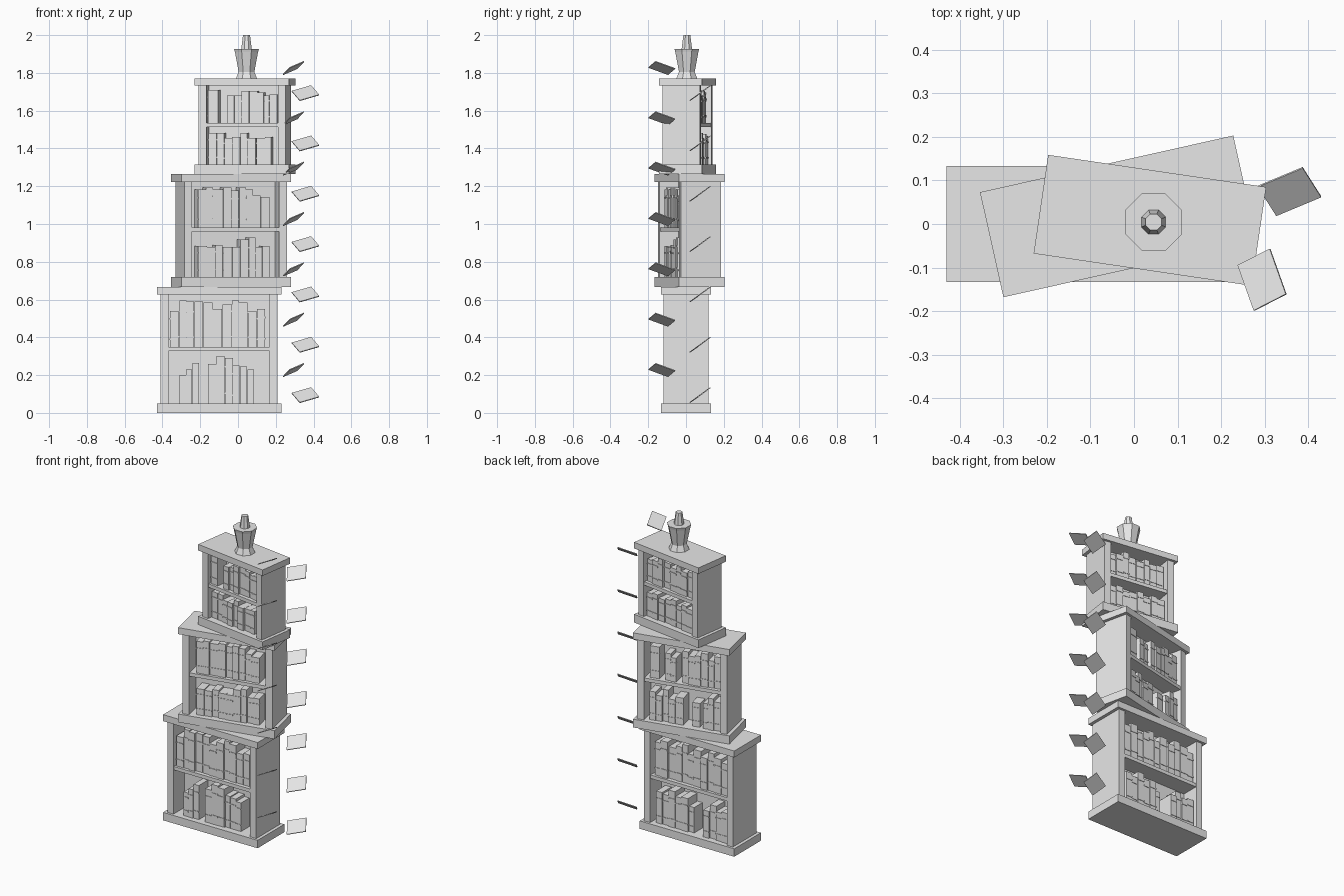
import bpy, bmesh, math, random
from mathutils import Matrix, Vector

if "Cube" in bpy.data.objects:
    bpy.data.objects.remove(bpy.data.objects["Cube"])

random.seed(4)
grey = bpy.data.materials.new("plain grey")
grey.diffuse_color = (0.8, 0.8, 0.8, 1)
grey.use_nodes = True
grey.node_tree.nodes["Principled BSDF"].inputs["Base Color"].default_value = grey.diffuse_color


def add_box(bm, x0, x1, y0, y1, z0, z1):
    m = Matrix.Translation(((x0 + x1) / 2, (y0 + y1) / 2, (z0 + z1) / 2))
    m = m @ Matrix.Diagonal((x1 - x0, y1 - y0, z1 - z0, 1))
    bmesh.ops.create_cube(bm, size=1, matrix=m)


def finish(bm, name, matrix=Matrix()):
    bmesh.ops.recalc_face_normals(bm, faces=bm.faces)
    bm.transform(matrix)
    me = bpy.data.meshes.new(name)
    bm.to_mesh(me)
    bm.free()
    me.materials.append(grey)
    ob = bpy.data.objects.new(name, me)
    bpy.context.collection.objects.link(ob)
    return ob


def box_part(name, matrix, *dims):
    bm = bmesh.new()
    add_box(bm, *dims)
    return finish(bm, name, matrix)


def book_row(name, matrix, groups, side, face, z):
    """Books with two raised spine bands; side -1 is the front row, +1 the back."""
    bm = bmesh.new()
    for u0, u1, heights in groups:
        weights = [random.uniform(0.8, 1.2) for _ in heights]
        x = u0
        for w, h in zip(weights, heights):
            nx = x + (u1 - u0) * w / sum(weights)
            out = face - random.uniform(0.016, 0.03)
            ys = sorted((side * 0.004, side * out))
            add_box(bm, x + 0.0008, nx - 0.0008, ys[0], ys[1], z, z + h)
            ys = sorted((side * (out - 0.01), side * (out + 0.003)))
            for f in (0.2, 0.76):
                add_box(bm, x + 0.0004, nx - 0.0004, ys[0], ys[1],
                        z + h * f, z + h * f + 0.008)
            x = nx
    finish(bm, name, matrix)


def bookcase(name, cx, cy, angle, w, d, z0, z1, z2, z3, rows):
    m = Matrix.Translation((cx, cy, 0)) @ Matrix.Rotation(math.radians(angle), 4, 'Z')
    bw, bd, t = w / 2 - 0.02, d / 2 - 0.015, 0.042
    zm = (z1 + z2) / 2
    box_part(name + "_plinth", m, -w / 2, w / 2, -d / 2, d / 2, z0, z1)
    box_part(name + "_top_board", m, -w / 2, w / 2, -d / 2, d / 2, z2, z3)
    box_part(name + "_left_side", m, -bw, -bw + t, -bd, bd, z1, z2)
    box_part(name + "_right_side", m, bw - t, bw, -bd, bd, z1, z2)
    box_part(name + "_middle_panel", m, -bw + t, bw - t, -0.006, 0.006, z1, z2)
    box_part(name + "_shelf", m, -bw + t, bw - t, -bd + 0.004, bd - 0.004,
             zm - 0.011, zm + 0.011)
    for label, side, z, groups in (("front_lower", -1, z1, rows[0]),
                                   ("front_upper", -1, zm + 0.011, rows[1]),
                                   ("back_lower", 1, z1, rows[2]),
                                   ("back_upper", 1, zm + 0.011, rows[3])):
        book_row(f"{name}_{label}_books", m, groups, side, bd, z)


# Bottom bookcase (positions along the shelf, then book heights)
bookcase("bottom_case", -0.1, 0, 0, 0.66, 0.266, 0, 0.05, 0.626, 0.667, (
    [(-0.21, -0.105, (.15, .18, .215)), (-0.06, 0.185, (.21, .25, .24, .2, .195, .18))],
    [(-0.262, 0.245, (.19, .245, .24, .24, .235, .2, .225, .245, .235, .19, .2))],
    [(-0.26, -0.09, (.19, .18, .21, .17)), (-0.02, 0.24, (.16, .21, .2, .23, .19, .2))],
    [(-0.26, 0.25, (.2, .22, .24, .2, .23, .19, .24, .22, .2, .23, .21))]))

# Middle bookcase, turned to the left
bookcase("middle_case", -0.036, 0.0175, 12.6, 0.596, 0.247, 0.667, 0.719, 1.223, 1.264, (
    [(-0.2, 0.19, (.165, .16, .17, .16, .16, .2, .21, .16, .165))],
    [(-0.2, 0.19, (.2, .21, .2, .21, .195, .21, .2, .17, .16))],
    [(-0.23, -0.12, (.18, .2, .16)), (-0.1, -0.05, (.15,)), (0, 0.21, (.17, .15, .2, .16, .18))],
    [(-0.23, 0.01, (.2, .17, .21, .19, .18, .2)), (0.045, 0.115, (.15, .17)), (0.15, 0.21, (.2,))]))

# Top bookcase, turned to the right
bookcase("top_case", 0.0365, 0.0085, -8.4, 0.506, 0.229, 1.264, 1.316, 1.732, 1.77, (
    [(-0.186, 0.152, (.165, .165, .14, .145, .165, .14, .14, .145))],
    [(-0.186, -0.13, (.175,)), (-0.084, 0.185, (.145, .145, .17, .17, .16, .145, .15))],
    [(-0.18, 0.185, (.15, .16, .14, .165, .15, .14, .16, .15))],
    [(-0.18, 0.185, (.16, .15, .17, .145, .16, .175, .15, .14))]))


# Eight-sided pot and the tapered stub standing in it
def turned(name, profile):
    bm = bmesh.new()
    rings = [[bm.verts.new((r * math.cos(math.radians(22.5 + 45 * i)),
                            r * math.sin(math.radians(22.5 + 45 * i)), z))
              for i in range(8)] for r, z in profile]
    for a, b in zip(rings, rings[1:]):
        for i in range(8):
            j = (i + 1) % 8
            bm.faces.new((a[i], a[j], b[j], b[i]))
    bm.faces.new(rings[0][::-1])
    bm.faces.new(rings[-1])
    finish(bm, name, Matrix.Translation((0.045, 0.0045, 0)))


turned("pot", [(0.06, 1.77), (0.045, 1.805), (0.066, 1.91), (0.071, 1.927)])
turned("pot_stub", [(0.03, 1.927), (0.02, 2.0)])


# Two columns of tilted loose sheets climbing the right side
def sheets(name, centre, long_edge, short_edge):
    a = Vector(long_edge)
    n = a.cross(Vector(short_edge)).normalized()
    b = n.cross(a).normalized() * Vector(short_edge).length
    for i in range(7):
        m = Matrix((a, b, n * 0.005)).transposed().to_4x4()
        m.translation = Vector(centre) + Vector((0, 0, 0.2665 * i))
        bm = bmesh.new()
        bmesh.ops.create_cube(bm, size=1, matrix=m)
        finish(bm, f"{name}_{i + 1}")


sheets("rear_sheet", (0.357, 0.0745, 0.094), (0.103, 0.043, 0.03), (0.042, -0.067, -0.05))
sheets("front_sheet", (0.294, -0.128, 0.227), (0.037, -0.104, 0.038), (0.075, 0.034, 0.033))
